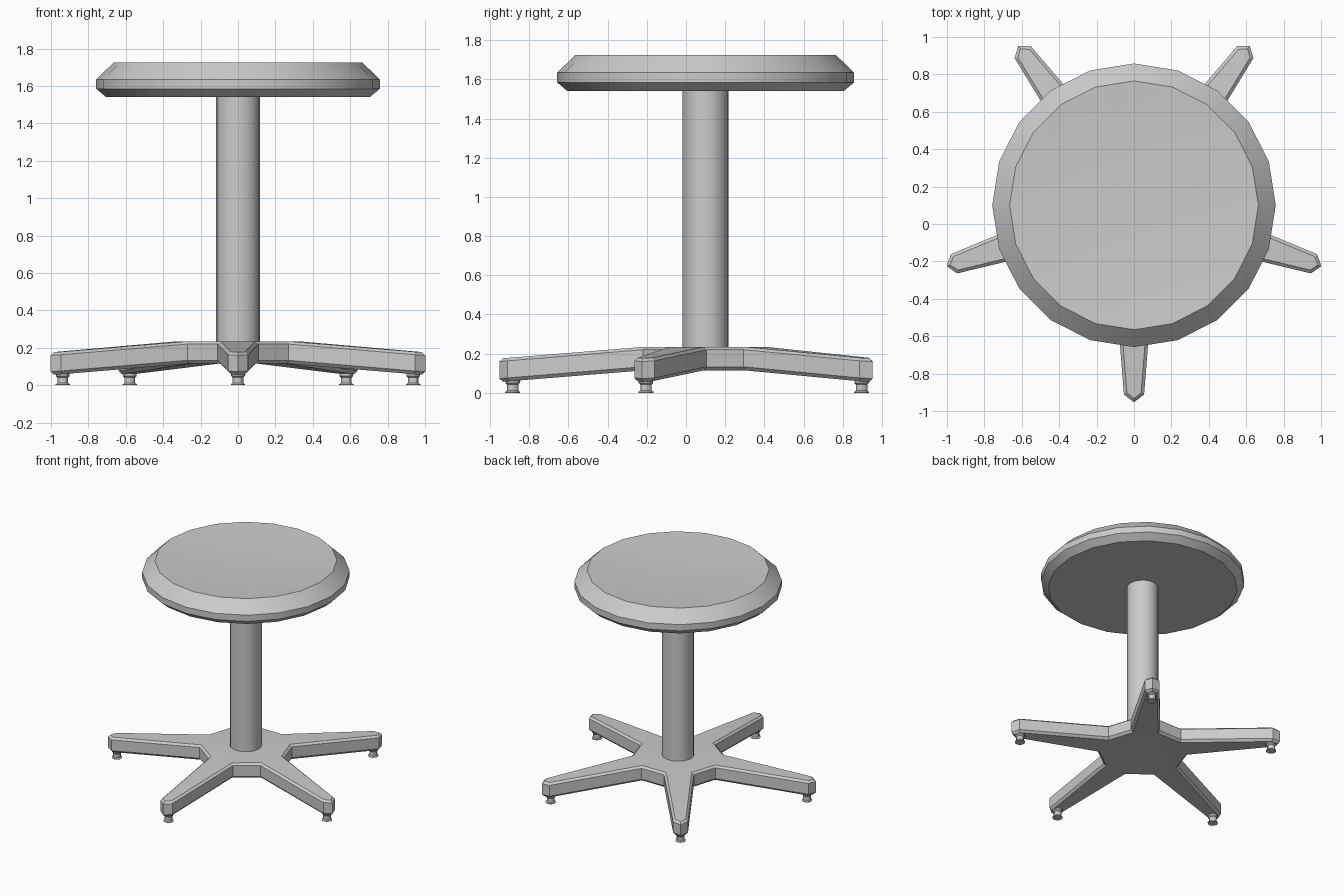
import bpy, bmesh
from math import sin, cos, pi, radians

if "Cube" in bpy.data.objects:
    bpy.data.objects.remove(bpy.data.objects["Cube"])

CY = 0.1      # stool axis lies at (0, CY)
LEGS = [radians(-90 + 72 * i) for i in range(5)]


def finish(bm, name, angle=30):
    bmesh.ops.remove_doubles(bm, verts=bm.verts, dist=1e-5)
    bmesh.ops.recalc_face_normals(bm, faces=bm.faces)
    me = bpy.data.meshes.new(name)
    bm.to_mesh(me)
    bm.free()
    ob = bpy.data.objects.new(name, me)
    bpy.context.collection.objects.link(ob)
    bpy.ops.object.select_all(action='DESELECT')
    ob.select_set(True)
    bpy.context.view_layer.objects.active = ob
    bpy.ops.object.shade_smooth_by_angle(angle=radians(angle))
    return ob


def lathe(name, profile, sides, x=0.0, y=CY):
    """Revolve (radius, z) points around a vertical axis."""
    bm = bmesh.new()
    rings = [[bm.verts.new((x + r * cos(2 * pi * i / sides), y + r * sin(2 * pi * i / sides), z))
              for i in range(sides)] if r > 0 else [bm.verts.new((x, y, z))] * sides
             for r, z in profile]
    for a, b in zip(rings, rings[1:]):
        for i in range(sides):
            j = (i + 1) % sides
            quad = list(dict.fromkeys((a[i], a[j], b[j], b[i])))
            bm.faces.new(quad)
    return finish(bm, name)


# Dished seat with bevelled rim
lathe("seat", [(0, 1.54), (0.705, 1.54), (0.758, 1.585), (0.758, 1.635),
               (0.665, 1.725), (0, 1.68)], 20)

# Column
lathe("column", [(0, 0.2), (0.117, 0.2), (0.117, 1.55), (0, 1.55)], 20)

# Five-legged star base: stacked outlines (inset, height above the underside)
RIM = 0.016
LEVELS = [(RIM, 0.0), (0.0, 0.018), (0.0, 0.105), (RIM, 0.12)]


def underside(r):
    return 0.115 - 0.06 * max(0.0, r - 0.32) / 0.73


def leg_ring(bm, ang, inset, h):
    """Five outline points of one leg: root, shoulder, tip, shoulder, root."""
    pts = [(0.32 - inset * 0.6, -0.109 + inset), (1.012 - inset * 0.6, -0.054 + inset),
           (1.053 - inset * 1.2, 0), (1.012 - inset * 0.6, 0.054 - inset),
           (0.32 - inset * 0.6, 0.109 - inset)]
    return [bm.verts.new((u * cos(ang) - v * sin(ang), CY + u * sin(ang) + v * cos(ang),
                          underside(u) + h)) for u, v in pts]


bm = bmesh.new()
rings = [[leg_ring(bm, a, i, h) for a in LEGS] for i, h in LEVELS]
for low, high in zip(rings, rings[1:]):
    a, b = sum(low, []), sum(high, [])
    for i in range(25):
        j = (i + 1) % 25
        bm.faces.new((a[i], a[j], b[j], b[i]))
for ring in (rings[0], rings[-1]):
    for leg in ring:
        bm.faces.new((leg[0], leg[1], leg[3], leg[4]))
        bm.faces.new(leg[1:4])
    bm.faces.new([v for leg in ring for v in (leg[0], leg[4])])
finish(bm, "star_base", 25)

# Levelling feet under the leg tips
for n, a in enumerate(LEGS):
    lathe(f"foot_{n + 1}", [(0, 0), (0.038, 0), (0.038, 0.005), (0.029, 0.011), (0.029, 0.042),
                            (0.037, 0.05), (0.037, 0.07), (0, 0.07)], 12,
          0.985 * cos(a), CY + 0.985 * sin(a))
